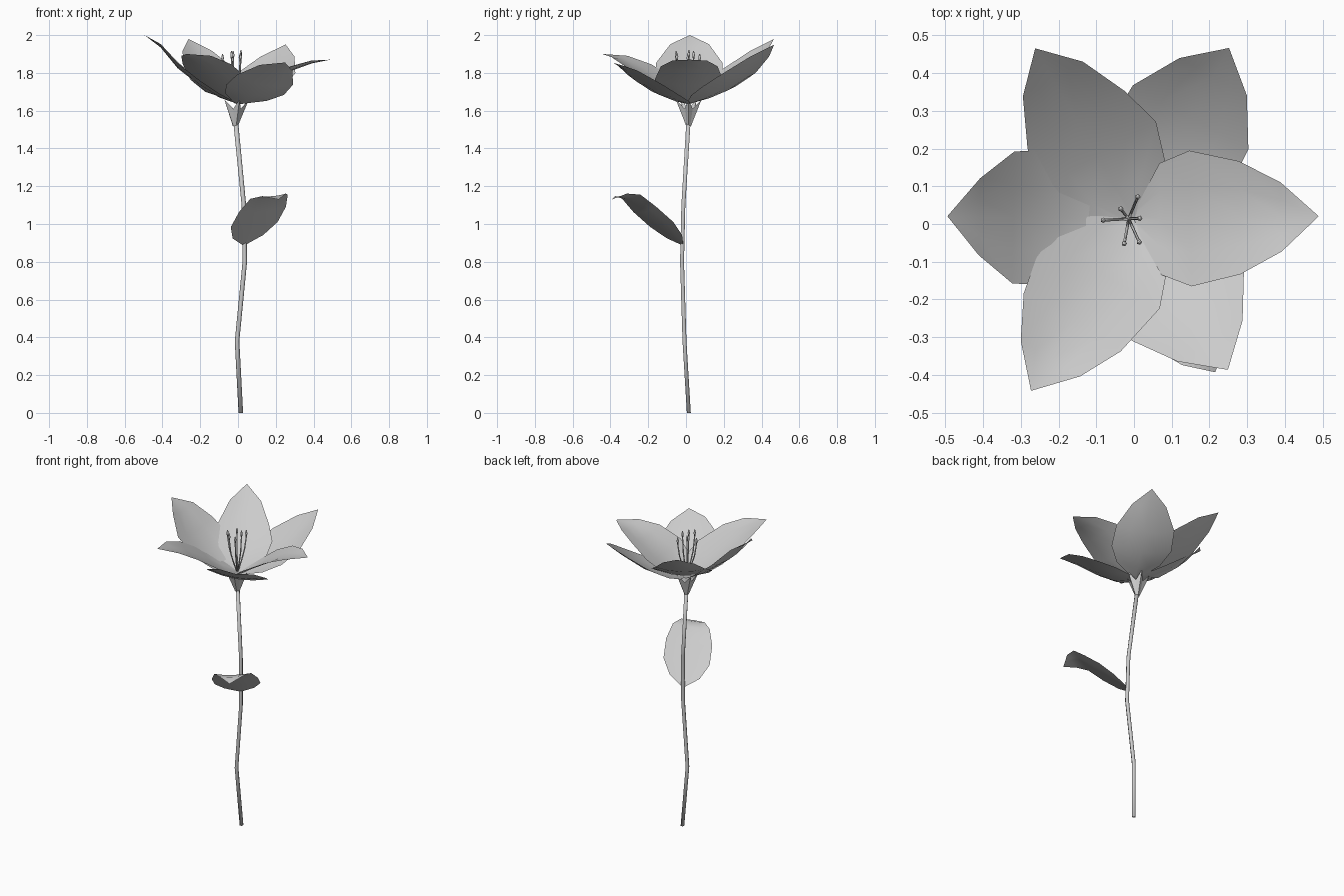
import bpy, math
from mathutils import Vector

if "Cube" in bpy.data.objects:
    bpy.data.objects.remove(bpy.data.objects["Cube"])


def mesh_object(name, verts, faces, smooth=True):
    me = bpy.data.meshes.new(name)
    me.from_pydata(verts, [], faces)
    me.validate()
    for p in me.polygons:
        p.use_smooth = smooth
    ob = bpy.data.objects.new(name, me)
    bpy.context.collection.objects.link(ob)
    return ob


def blade(name, origin, azimuth, stations, cup=0.0, roll=0.0):
    """Petal or leaf: stations are (distance, height, half width) along its length."""
    a = math.radians(azimuth)
    d = Vector((math.cos(a), math.sin(a), 0))
    side = Vector((-d.y, d.x, 0))
    cols = (-1, -0.5, 0, 0.5, 1)
    wide = max(s[2] for s in stations)
    verts, faces = [], []
    for r, z, w in stations[:-1]:
        for c in cols:
            lift = cup * c * c * w / wide + roll * c * w
            verts.append(Vector((origin[0], origin[1], z + lift)) + d * r + side * c * w)
    r, z, w = stations[-1]
    verts.append(Vector((origin[0], origin[1], z)) + d * r)
    n, rows = len(cols), len(stations) - 1
    for i in range(rows - 1):
        for j in range(n - 1):
            k = i * n + j
            faces.append((k, k + n, k + n + 1, k + 1))
    last = (rows - 1) * n
    for j in range(n - 1):
        faces.append((last + j, len(verts) - 1, last + j + 1))
    return mesh_object(name, verts, [f[::-1] for f in faces])


def tube(name, points, radii, sides=6):
    """Capped tube with horizontal rings through the points."""
    verts, faces = [], []
    for p, r in zip(points, radii):
        for j in range(sides):
            t = 2 * math.pi * j / sides
            verts.append((p[0] + r * math.cos(t), p[1] + r * math.sin(t), p[2]))
    for i in range(len(points) - 1):
        for j in range(sides):
            k = (j + 1) % sides
            faces.append((i * sides + j, i * sides + k, (i + 1) * sides + k, (i + 1) * sides + j))
    faces.append(tuple(range(sides))[::-1])
    faces.append(tuple(range(len(verts) - sides, len(verts))))
    return mesh_object(name, verts, faces)


# Stem
tube("stem",
     [(0.015, 0.015, 0), (-0.005, -0.008, 0.38), (0.036, -0.021, 0.8),
      (0.031, -0.014, 1.1), (-0.012, 0.013, 1.54)],
     [0.012, 0.012, 0.012, 0.012, 0.013])

# Calyx with pointed sepals
cx, cy = -0.014, 0.014
points = 5
verts, faces = [], []
for j in range(points * 2):
    t = math.pi * j / points
    tip = j % 2 == 0
    for r, z in ((0.014, 1.52), (0.072, 1.66) if tip else (0.036, 1.61)):
        verts.append((cx + r * math.cos(t), cy + r * math.sin(t), z))
for j in range(points * 2):
    k = (j + 1) % (points * 2)
    faces.append((2 * j, 2 * k, 2 * k + 1, 2 * j + 1))
mesh_object("calyx", verts, faces, False)

# Petals: azimuth, distances, heights, cup, roll
inner_w = (0.02, 0.148, 0.18, 0.15, 0.092, 0)
outer_w = (0.02, 0.13, 0.18, 0.175, 0.102, 0)
petals = [
    (1, (0, .07, .15, .28, .39, .49), (1.645, 1.68, 1.735, 1.81, 1.85, 1.87), .03, 0),
    (61, (0, .09, .19, .31, .433, .52), (1.635, 1.66, 1.70, 1.77, 1.87, 1.95), .03, 0),
    (120, (0, .09, .195, .305, .43, .524), (1.645, 1.675, 1.735, 1.80, 1.90, 1.98), .03, 0),
    (179, (0, .10, .20, .32, .41, .495), (1.635, 1.67, 1.73, 1.825, 1.935, 2.0), .03, 0),
    (239, (0, .08, .167, .318, .43, .53), (1.645, 1.675, 1.725, 1.82, 1.875, 1.90), .03, 0),
    (302, (0, .08, .17, .27, .38, .47), (1.635, 1.65, 1.68, 1.735, 1.81, 1.855), .03, -.15),
]
for i, (az, rs, zs, cup, roll) in enumerate(petals):
    widths = outer_w if i % 2 else inner_w
    blade(f"petal_{i + 1}", (0, 0.012), az, list(zip(rs, zs, widths)), cup, roll)

# Stamens with anthers
tips = [(-0.082, 0.01, 1.90), (-0.035, 0.04, 1.915), (0.01, 0.072, 1.90),
        (0.015, 0.015, 1.92), (0.014, -0.048, 1.905), (-0.026, -0.052, 1.915)]
for i, (x, y, z) in enumerate(tips):
    path = []
    for s, h in ((0, 1.64), (0.45, 1.71), (0.8, 1.78), (1, z - 0.04)):
        path.append((cx + (x - cx) * s, cy + (y - cy) * s, h))
    tube(f"stamen_{i + 1}", path, [0.004] * 4, 5)
    tube(f"anther_{i + 1}", [(x, y, z - 0.045), (x, y, z - 0.02), (x, y, z)],
         [0.003, 0.0075, 0.003], 5)

# Leaf
blade("leaf", (0.033, -0.02), -64,
      [(0, 0.89, 0.012), (0.045, 0.925, 0.09), (0.12, 0.985, 0.138), (0.22, 1.065, 0.138),
       (0.30, 1.135, 0.11), (0.36, 1.148, 0.07), (0.415, 1.13, 0)], 0.012, 0.1)
